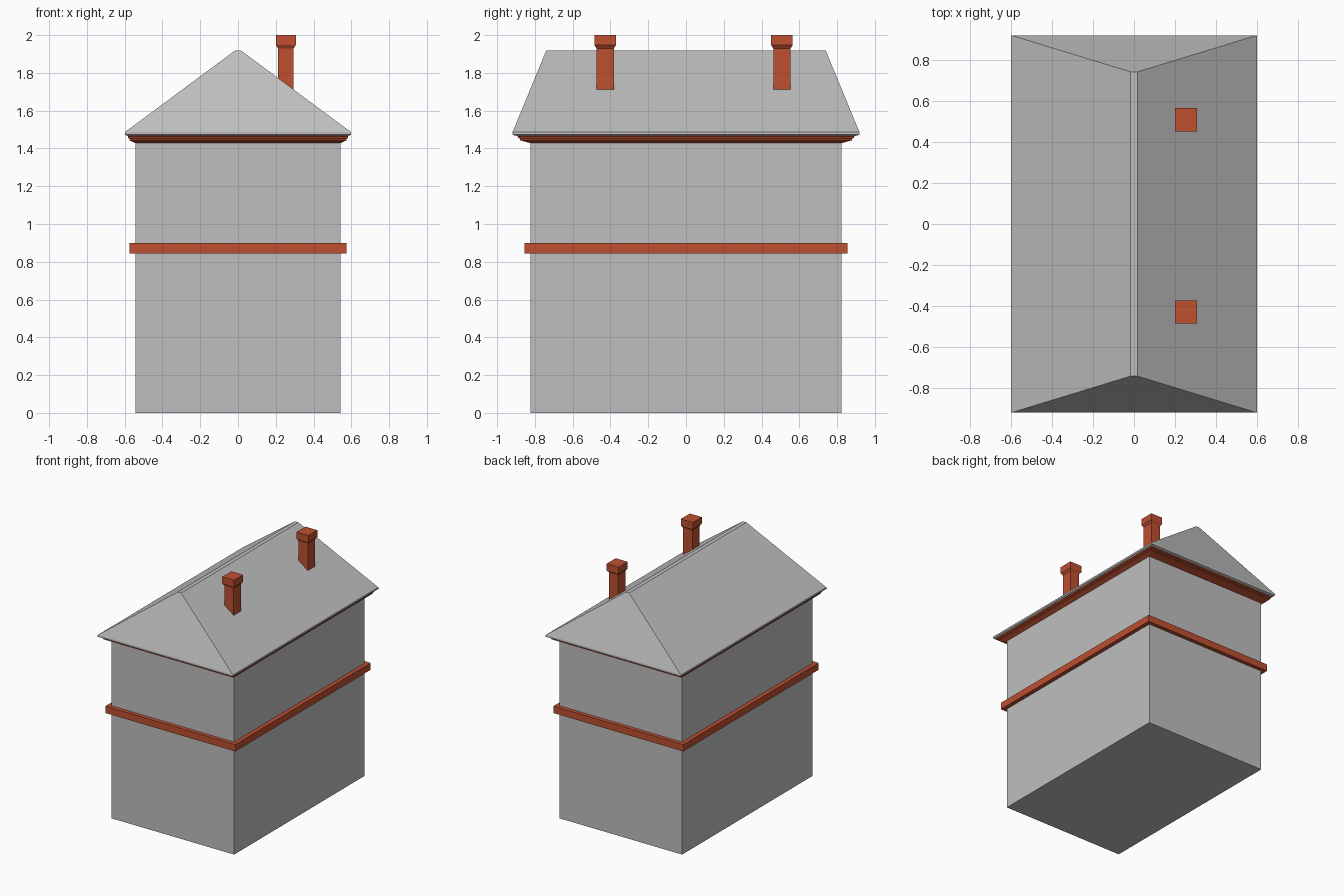
import bpy
import bmesh

cube = bpy.data.objects.get("Cube")
if cube:
    bpy.data.objects.remove(cube, do_unlink=True)


def material(name, rgb):
    mat = bpy.data.materials.new(name)
    mat.use_nodes = True
    mat.diffuse_color = (*rgb, 1)
    mat.node_tree.nodes["Principled BSDF"].inputs["Base Color"].default_value = (*rgb, 1)
    return mat


GREY = material("plaster grey", (0.52, 0.52, 0.52))
BRICK = material("brick red", (0.51, 0.08, 0.03))


def loft(name, layers, mat, centre=(0, 0)):
    """Stack rectangles given as (half width, half depth, height)."""
    bm = bmesh.new()
    cx, cy = centre
    rings = [[bm.verts.new((cx + sx * w, cy + sy * d, z))
              for sx, sy in ((-1, -1), (1, -1), (1, 1), (-1, 1))]
             for w, d, z in layers]
    for low, high in zip(rings, rings[1:]):
        for i in range(4):
            j = (i + 1) % 4
            bm.faces.new((low[i], low[j], high[j], high[i]))
    bm.faces.new(rings[0][::-1])
    bm.faces.new(rings[-1])
    mesh = bpy.data.meshes.new(name)
    bm.to_mesh(mesh)
    bm.free()
    mesh.materials.append(mat)
    obj = bpy.data.objects.new(name, mesh)
    bpy.context.collection.objects.link(obj)
    return obj


# Walls and the band between the storeys
loft("walls", [(0.543, 0.824, 0), (0.543, 0.824, 1.44)], GREY)
loft("storey_band", [(0.575, 0.855, 0.845), (0.575, 0.855, 0.9)], BRICK)

# Stepped cornice under the eaves
loft("cornice", [(0.543, 0.824, 1.428), (0.575, 0.88, 1.444), (0.575, 0.88, 1.452),
                 (0.582, 0.89, 1.456), (0.582, 0.89, 1.464), (0.59, 0.905, 1.47)], BRICK)

# Steep-ended hipped roof with a narrow flat ridge
loft("roof", [(0.588, 0.905, 1.468), (0.598, 0.918, 1.473), (0.598, 0.918, 1.487),
              (0.016, 0.74, 1.918)], GREY)

# Chimneys, each with a flared cap
for label, y in (("front", -0.428), ("back", 0.508)):
    loft(label + "_chimney",
         [(0.041, 0.046, 1.66), (0.041, 0.046, 1.93), (0.053, 0.057, 1.947),
          (0.053, 0.057, 2)], BRICK, (0.253, y))
